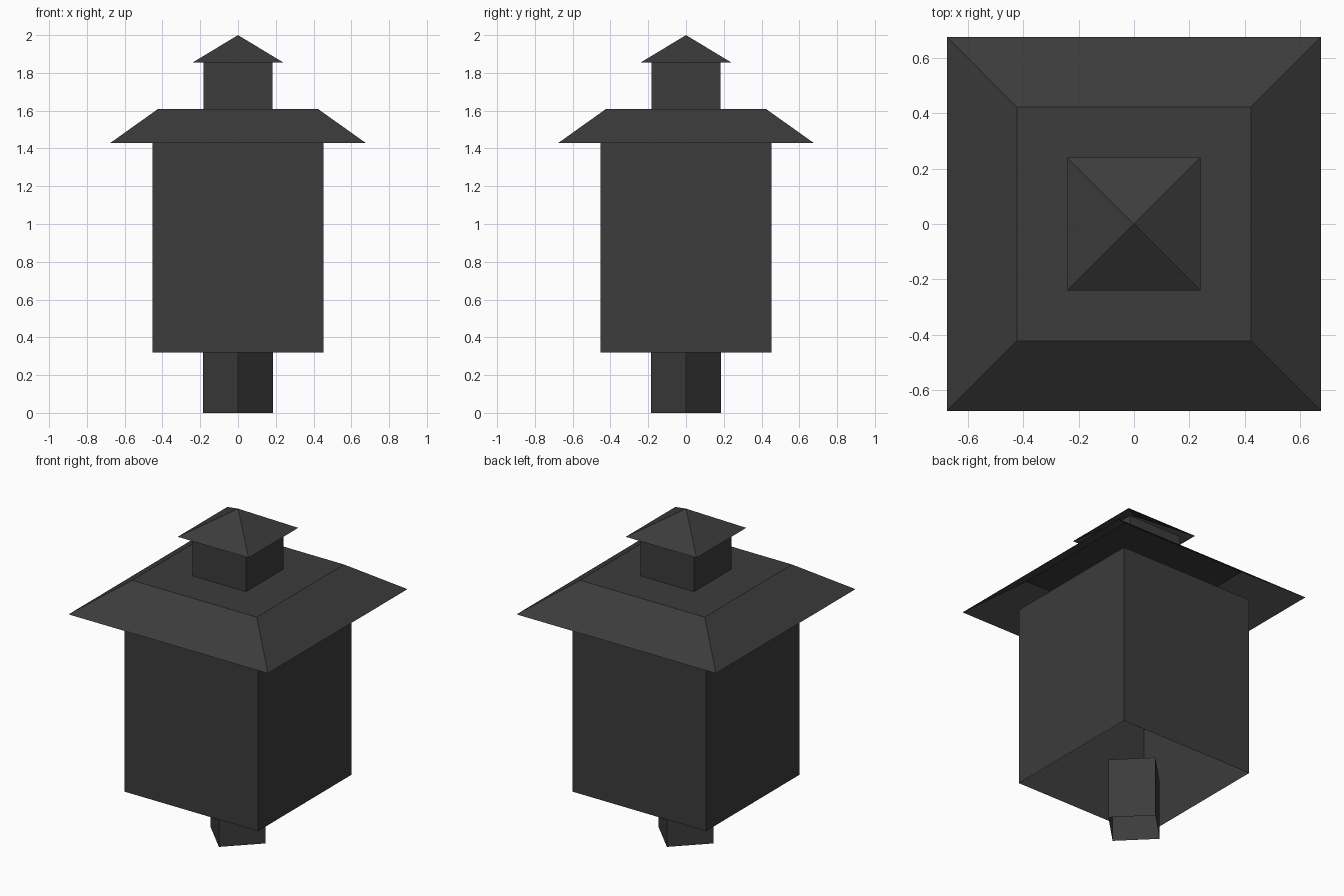
import bpy
import math

old = bpy.data.objects.get("Cube")
if old:
    bpy.data.objects.remove(old, do_unlink=True)

# One dark metal colour for the whole lantern
metal = bpy.data.materials.new("dark_grey_metal")
metal.use_nodes = True
colour = (0.045, 0.045, 0.045, 1)
metal.diffuse_color = colour
bsdf = next(n for n in metal.node_tree.nodes if n.type == "BSDF_PRINCIPLED")
bsdf.inputs["Base Color"].default_value = colour


def square_shell(name, bottom, top, cap_top=False, turn=45):
    """Open four-sided shell between two (half_width, z) levels; turn=0 puts corners on the axes."""
    verts, faces = [], []
    angles = [math.radians(turn + 90 * i) for i in range(4)]
    for half, z in (bottom, top):
        radius = half * math.sqrt(2) if turn else half
        if half == 0:
            verts.append((0, 0, z))
        else:
            verts += [(radius * math.cos(a), radius * math.sin(a), z) for a in angles]
    for i in range(4):
        j = (i + 1) % 4
        faces.append((i, j, 4) if top[0] == 0 else (i, j, j + 4, i + 4))
    if cap_top:
        faces.append((4, 5, 6, 7))
    mesh = bpy.data.meshes.new(name)
    mesh.from_pydata(verts, [], faces)
    mesh.materials.append(metal)
    obj = bpy.data.objects.new(name, mesh)
    bpy.context.collection.objects.link(obj)
    return obj


# Post turned so its corners face front and sides, reaching just inside the body
square_shell("post", (0.185, 0), (0.185, 0.37), turn=0)
# Lantern body, open underneath
square_shell("body", (0.453, 0.32), (0.453, 1.43))
# Hollow flat-topped main roof
square_shell("main_roof", (0.675, 1.43), (0.422, 1.61), cap_top=True)
# Small vent and its pointed cap
square_shell("vent", (0.182, 1.61), (0.182, 1.855))
square_shell("vent_roof", (0.24, 1.855), (0, 2.0))
